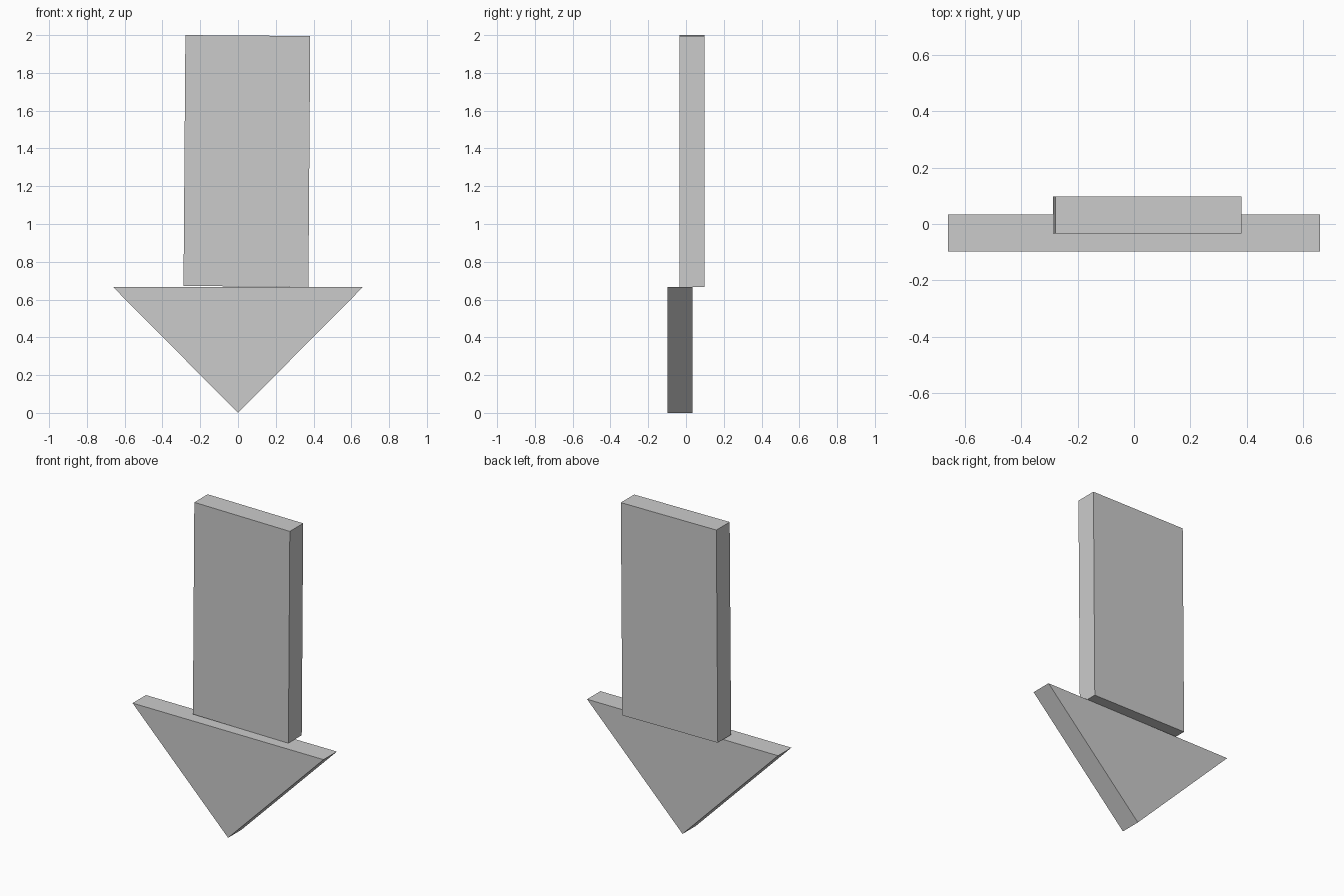
import bpy, bmesh
from math import radians
from mathutils import Matrix

if "Cube" in bpy.data.objects:
    bpy.data.objects.remove(bpy.data.objects["Cube"])


def prism(name, profile, y0, y1):
    """Extrude an (x, z) outline from y0 to y1."""
    bm = bmesh.new()
    face = bm.faces.new([bm.verts.new((x, y0, z)) for x, z in profile])
    new = bmesh.ops.extrude_face_region(bm, geom=[face])["geom"]
    verts = [v for v in new if isinstance(v, bmesh.types.BMVert)]
    bmesh.ops.translate(bm, vec=(0, y1 - y0, 0), verts=verts)
    bmesh.ops.recalc_face_normals(bm, faces=bm.faces)
    mesh = bpy.data.meshes.new(name)
    bm.to_mesh(mesh)
    bm.free()
    obj = bpy.data.objects.new(name, mesh)
    bpy.context.collection.objects.link(obj)
    return obj


# Triangular arrow head, pointing down
prism("arrow_head", [(0, 0), (0.661, 0.666), (-0.661, 0.666)], -0.098, 0.034)

# Rectangular shaft, set back and tilted very slightly
w, h = 0.3305, 0.664
shaft = prism("arrow_shaft", [(-w, -h), (w, -h), (w, h), (-w, h)], -0.034, 0.098)
shaft.matrix_world = Matrix.Translation((0.047, 0, 1.3335)) @ Matrix.Rotation(radians(0.43), 4, 'Y')
